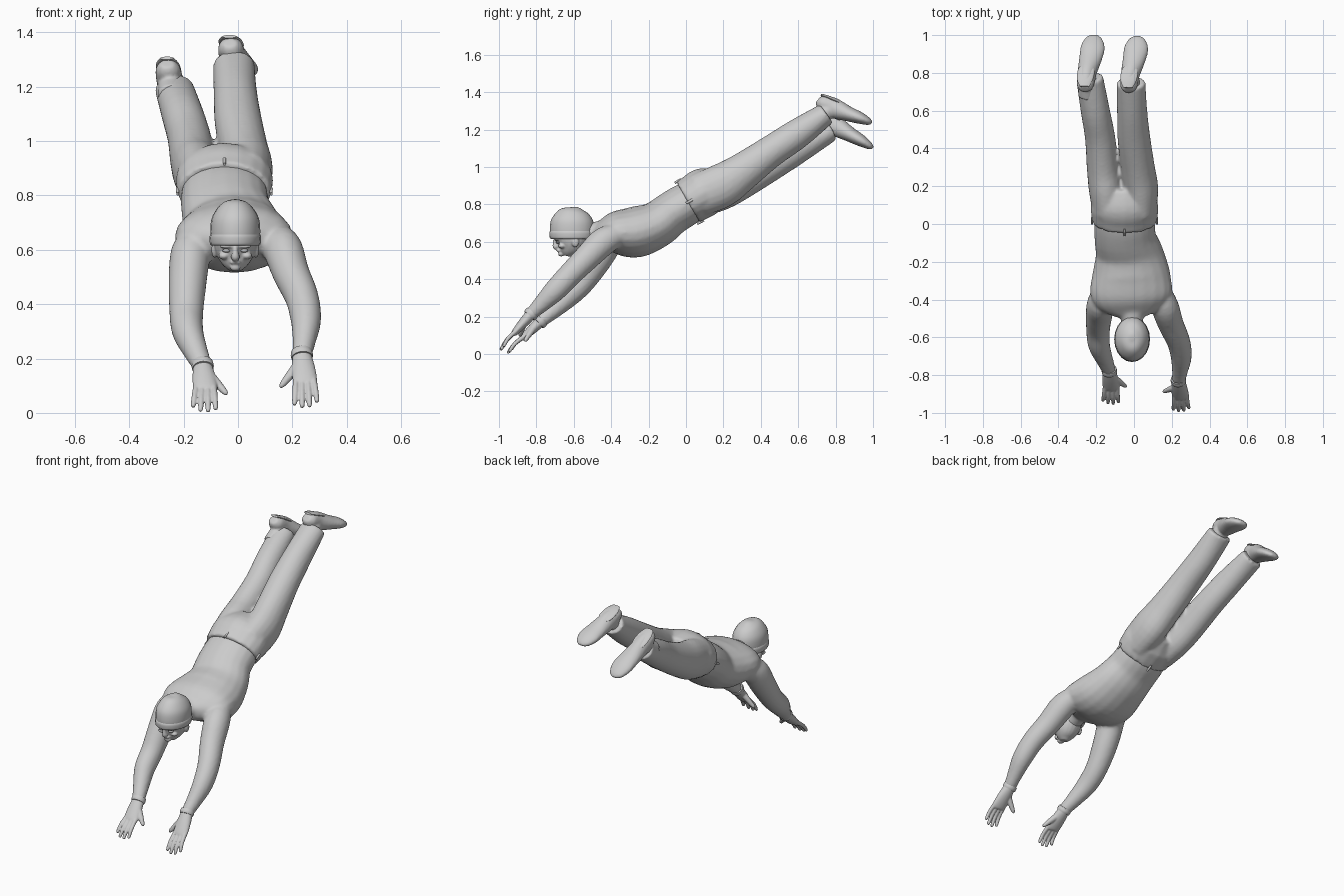
import bpy, bmesh, math
from mathutils import Vector

cube = bpy.data.objects.get("Cube")
if cube:
    bpy.data.objects.remove(cube, do_unlink=True)

grey = bpy.data.materials.new("plain_grey")
grey.use_nodes = True
GREY = (0.6, 0.6, 0.6, 1)
grey.diffuse_color = GREY
grey.node_tree.nodes["Principled BSDF"].inputs["Base Color"].default_value = GREY


def spline(a, b, c, d, t):
    """Smooth in-between of stations b and c."""
    return [q + 0.5 * t * (r - p + t * (2 * p - 5 * q + 4 * r - s + t * (3 * (q - r) + s - p)))
            for p, q, r, s in zip(a, b, c, d)]


def loft(bm, stations, steps=4, sides=20):
    """Skin ellipses (x, y, z, half width, half depth) along a smooth path."""
    n = len(stations)
    fine = []
    for i in range(n - 1):
        four = [stations[min(max(i + k, 0), n - 1)] for k in (-1, 0, 1, 2)]
        fine += [spline(*four, s / steps) for s in range(steps)]
    fine.append(stations[-1])
    rings = []
    for i, st in enumerate(fine):
        before, after = fine[max(i - 1, 0)], fine[min(i + 1, len(fine) - 1)]
        tangent = (Vector(after[:3]) - Vector(before[:3])).normalized()
        u = Vector((1, 0, 0))
        u = (u - tangent * u.dot(tangent)).normalized()
        v = tangent.cross(u)
        ring = []
        for k in range(sides):
            a = math.tau * k / sides
            ring.append(bm.verts.new(Vector(st[:3]) + u * st[3] * math.cos(a) + v * st[4] * math.sin(a)))
        rings.append(ring)
    for lower, upper in zip(rings, rings[1:]):
        for k in range(sides):
            j = (k + 1) % sides
            bm.faces.new((lower[k], lower[j], upper[j], upper[k]))
    bm.faces.new(rings[0][::-1])
    bm.faces.new(rings[-1])


def ball(bm, centre, size):
    made = bmesh.ops.create_uvsphere(bm, u_segments=16, v_segments=10, radius=1)["verts"]
    for v in made:
        v.co = Vector(c + p * s for c, p, s in zip(centre, v.co, size))


def finish(bm, name, voxel=0, smooth=6):
    """Turn a bmesh into an object, optionally fused into one skin."""
    bmesh.ops.recalc_face_normals(bm, faces=bm.faces)
    mesh = bpy.data.meshes.new(name)
    bm.to_mesh(mesh)
    bm.free()
    mesh.materials.append(grey)
    obj = bpy.data.objects.new(name, mesh)
    bpy.context.scene.collection.objects.link(obj)
    bpy.ops.object.select_all(action='DESELECT')
    obj.select_set(True)
    bpy.context.view_layer.objects.active = obj
    bpy.ops.object.shade_smooth_by_angle(angle=math.radians(50))
    if voxel:
        fuse = obj.modifiers.new("fuse", 'REMESH')
        fuse.mode = 'VOXEL'
        fuse.voxel_size = voxel
        fuse.use_smooth_shade = True
        relax = obj.modifiers.new("relax", 'SMOOTH')
        relax.factor = 0.5
        relax.iterations = smooth
    return obj


def lofted(name, *paths, **options):
    bm = bmesh.new()
    for path in paths:
        loft(bm, path)
    return finish(bm, name, **options)


# Torso, neck and both arms fused into one body
torso = [(-.05, .08, .85, .15, .1), (-.05, 0, .80, .16, .115), (-.045, -.08, .75, .165, .117),
         (-.025, -.16, .69, .182, .125), (-.015, -.27, .652, .208, .137),
         (-.015, -.38, .65, .215, .114), (-.012, -.45, .643, .165, .075), (-.01, -.49, .64, .08, .05)]
neck = [(-.01, -.42, .66, .085, .06), (-.01, -.5, .645, .06, .058), (-.01, -.6, .62, .056, .056)]
left_arm = [(.14, -.36, .64, .06, .06), (.165, -.44, .602, .073, .076), (.195, -.53, .515, .068, .07),
            (.235, -.62, .425, .062, .064), (.25, -.7, .34, .056, .06),
            (.243, -.78, .26, .042, .044), (.235, -.83, .212, .036, .034)]
right_arm = [(-.16, -.35, .62, .06, .06), (-.175, -.42, .585, .073, .078), (-.185, -.48, .49, .071, .074),
             (-.19, -.56, .375, .063, .064), (-.185, -.64, .3, .058, .06),
             (-.155, -.72, .225, .045, .045), (-.13, -.78, .172, .036, .034)]
lofted("body", torso, neck, left_arm, right_arm, voxel=0.01)

# Trousers: hips and two legs fused
hips = [(-.05, .01, .812, .17, .124), (-.05, .05, .835, .177, .128),
        (-.05, .11, .87, .176, .13), (-.05, .2, .9, .13, .09)]
left_leg = [(.035, .07, .85, .085, .115), (.035, .19, .9, .093, .118), (.02, .3, .972, .09, .102),
            (0, .45, 1.08, .087, .086), (-.01, .6, 1.18, .08, .08), (-.015, .75, 1.285, .076, .06)]
right_leg = [(-.135, .07, .845, .085, .115), (-.15, .19, .885, .09, .115), (-.165, .3, .93, .085, .1),
             (-.18, .46, 1.015, .08, .086), (-.205, .6, 1.1, .077, .08), (-.235, .775, 1.195, .072, .058)]
lofted("trousers", hips, left_leg, right_leg, voxel=0.01, smooth=4)

# Waistband loops at back, front and both sides
slant = Vector((0, -.48, .87))
for name, angle in (("back_loop", 90), ("front_loop", 270), ("left_loop", 0), ("right_loop", 180)):
    a = math.radians(angle)
    rim = Vector((-.05, .017, .815)) + Vector((.172 * math.cos(a), 0, 0)) + slant * .126 * math.sin(a)
    along = Vector((0, .87, .48)) * .02
    lofted(name, [(*(rim - along), .005, .006), (*(rim + along), .006, .007)])


# Boots: ankle, shoe and raised heel
def boot(side, dx, dy, dz, droop):
    def place(path):
        return [(x + dx, y + dy, z + dz - droop * (y - .7), w, d) for x, y, z, w, d in path]
    ankle = [(-.015, .67, 1.235, .05, .045), (-.018, .76, 1.3, .047, .045), (-.02, .79, 1.32, .04, .03)]
    shoe = [(-.03, .708, 1.362, .025, .022), (-.028, .73, 1.345, .045, .043), (-.02, .79, 1.315, .05, .054),
            (0, .87, 1.283, .06, .04), (.012, .93, 1.262, .064, .032),
            (.017, .975, 1.243, .045, .02), (.018, .993, 1.234, .02, .008)]
    lofted(side + "_boot", place(ankle), place(shoe), voxel=0.007, smooth=3)
    heel = [(-.032, .722, 1.385, .025, .006), (-.03, .76, 1.372, .042, .01),
            (-.022, .81, 1.35, .044, .01), (-.02, .835, 1.338, .03, .006)]
    lofted(side + "_boot_heel", place(heel))


boot("left", 0, 0, 0, 0)
boot("right", -.23, .006, -.075, .2)


# Gloves: cuff, palm, four fingers and thumb
def hand(side, wrist, knuckle, tip, thumb, inward):
    wrist, knuckle, tip, thumb = map(Vector, (wrist, knuckle, tip, thumb))
    back = (wrist - knuckle).normalized()
    lofted(side + "_cuff", [(*(wrist + back * .016), .039, .037), (*wrist, .041, .039),
                            (*(wrist - back * .012), .039, .036)])
    bm = bmesh.new()
    loft(bm, [(*wrist, .035, .03), (*wrist.lerp(knuckle, .5), .043, .026), (*knuckle, .045, .018),
              (*knuckle.lerp(tip, .12), .038, .01)])
    for k in range(4):
        spread = (1.5 - k) * inward
        reach = (.93, 1.03, 1, .82)[k]
        start = knuckle + Vector((spread * .021, 0, 0)) + back * .015
        end = knuckle.lerp(tip, reach) + Vector((spread * .028, 0, 0))
        middle = start.lerp(end, .55) + Vector((0, -.006, .006))
        loft(bm, [(*start, .012, .013), (*middle, .011, .011), (*end.lerp(middle, .15), .009, .009),
                  (*end, .004, .004)], sides=12)
    root = wrist.lerp(knuckle, .4) + Vector((inward * .02, 0, 0))
    loft(bm, [(*root, .02, .02), (*root.lerp(thumb, .5), .016, .015),
              (*root.lerp(thumb, .88), .011, .011), (*thumb, .005, .005)], sides=12)
    finish(bm, side + "_glove", voxel=0.004, smooth=3)


hand("left", (.235, -.83, .212), (.247, -.915, .115), (.25, -.99, .022), (.155, -.888, .094), -1)
hand("right", (-.13, -.78, .172), (-.12, -.868, .09), (-.124, -.952, .006), (-.04, -.862, .068), 1)

# Head with nose, brow, cheeks, lips, chin and ears
bm = bmesh.new()
loft(bm, [(-.01, -.61, .67, .083, .105), (-.01, -.612, .62, .079, .095), (-.01, -.62, .58, .068, .075),
          (-.01, -.632, .545, .045, .046), (-.01, -.637, .524, .022, .024)])
loft(bm, [(-.01, -.7, .615, .009, .01), (-.01, -.697, .59, .012, .016), (-.01, -.695, .573, .016, .017),
          (-.01, -.685, .564, .009, .01)])
ball(bm, (-.01, -.667, .535), (.02, .017, .014))
ball(bm, (-.01, -.68, .553), (.022, .012, .006))
for s in (-1, 1):
    ball(bm, (-.01 + s * .033, -.69, .613), (.026, .014, .008))
    ball(bm, (-.01 + s * .042, -.663, .578), (.02, .02, .014))
    ball(bm, (-.01 + s * .076, -.592, .6), (.012, .02, .03))
finish(bm, "head", voxel=0.005, smooth=2)
for name, s in (("left_eye", 1), ("right_eye", -1)):
    bm = bmesh.new()
    ball(bm, (-.01 + s * .033, -.684, .597), (.014, .012, .007))
    finish(bm, name)

# Close-fitting cap with a folded band
lofted("cap", [(-.01, -.61, .625, .088, .112), (-.01, -.61, .665, .092, .118), (-.01, -.608, .715, .087, .112),
               (-.01, -.606, .757, .063, .083), (-.01, -.604, .779, .034, .045), (-.01, -.604, .786, .008, .01)])
lofted("cap_band", [(-.01, -.61, .615, .086, .11), (-.01, -.61, .622, .093, .118),
                    (-.01, -.61, .646, .095, .121), (-.01, -.61, .658, .091, .117)])
